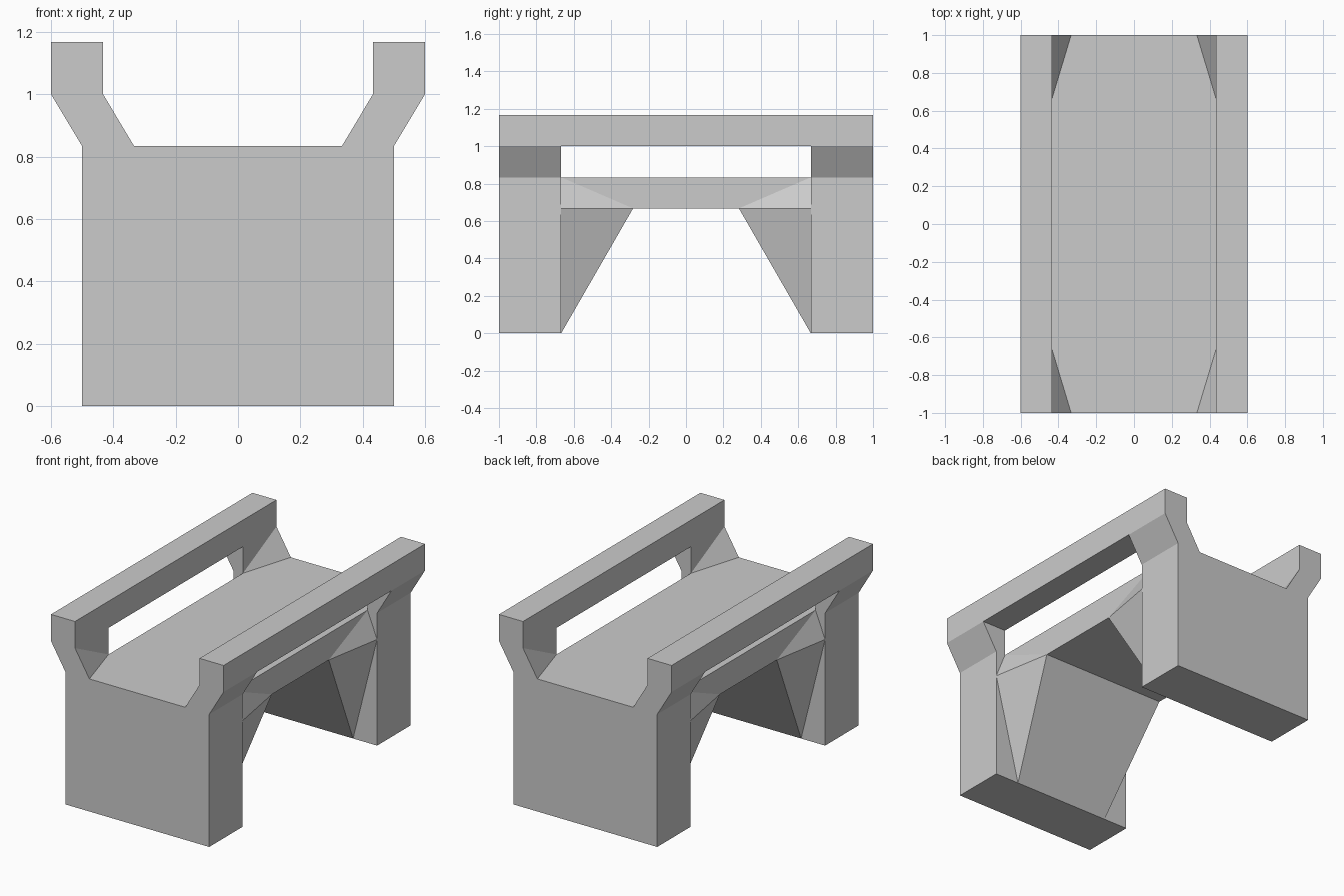
import bpy, bmesh

if "Cube" in bpy.data.objects:
    bpy.data.objects.remove(bpy.data.objects["Cube"])

END, INNER = 1.0, 0.667      # outer and inner y of the end walls
DECK, SOFFIT = 0.833, 0.667  # deck top and underside


def finish(name, bm, mirror):
    bmesh.ops.recalc_face_normals(bm, faces=bm.faces)
    mesh = bpy.data.meshes.new(name)
    bm.to_mesh(mesh)
    bm.free()
    ob = bpy.data.objects.new(name, mesh)
    bpy.context.collection.objects.link(ob)
    if any(mirror):
        mod = ob.modifiers.new("Mirror", 'MIRROR')
        mod.use_axis = mirror
    return ob


def hull(name, points, mirror=(False, False, False)):
    bm = bmesh.new()
    verts = [bm.verts.new(p) for p in points]
    bmesh.ops.convex_hull(bm, input=verts)
    bmesh.ops.dissolve_limit(bm, angle_limit=0.01, verts=bm.verts, edges=bm.edges)
    return finish(name, bm, mirror)


def box(name, xs, ys, zs, mirror=(False, False, False)):
    return hull(name, [(x, y, z) for x in xs for y in ys for z in zs], mirror)


# End walls with flared rail posts: half profile lofted from outer to inner face
outer = [(0, 0), (0.5, 0), (0.5, DECK), (0.6, 1), (0.6, 1.167),
         (0.433, 1.167), (0.433, 1), (0.333, DECK), (0, DECK)]
inner = outer.copy()
inner[7] = (0.433, DECK)     # the inner flare fades out towards the deck
bm = bmesh.new()
a = [bm.verts.new((x, END, z)) for x, z in outer]
b = [bm.verts.new((x, INNER, z)) for x, z in inner]
bm.faces.new(a)
bm.faces.new(b[::-1])
for i in range(len(a) - 1):
    if i == 6:               # twisted flare face split along its crease
        bm.faces.new((a[6], b[7], a[7]))
        bm.faces.new((a[6], b[6], b[7]))
    else:
        bm.faces.new((a[i], b[i], b[i + 1], a[i + 1]))
finish("end_wall", bm, (True, True, False))

# Handrails spanning between the posts
box("handrail", (0.433, 0.6), (-INNER, INNER), (1, 1.167), (True, False, False))

# Deck slab
box("deck", (-0.433, 0.433), (-INNER, INNER), (SOFFIT, DECK))

# Sloped supports under the deck, tapering to the foot of each wall
hull("sloped_support",
     [(s * x, y, z) for s in (-1, 1) for x, y, z in
      ((0.333, INNER, 0), (0.5, INNER, SOFFIT),
       (0.433, INNER, DECK), (0.433, 0.283, SOFFIT))],
     (False, True, False))
